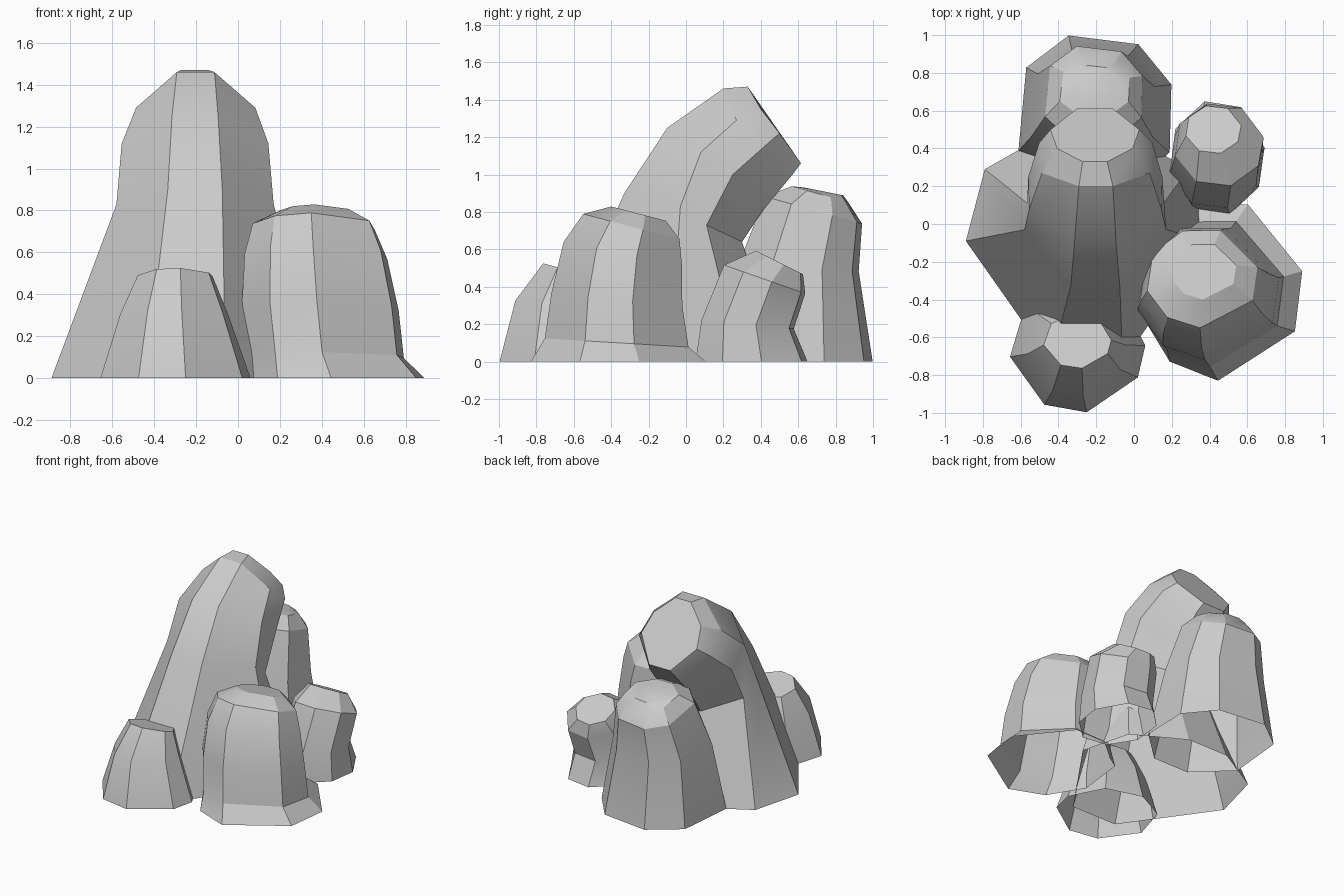
import bpy, bmesh
from math import cos, sin, radians

if "Cube" in bpy.data.objects:
    bpy.data.objects.remove(bpy.data.objects["Cube"])


def loft(name, rings):
    """Skin a stack of rings, cap the top and leave the underside open."""
    bm = bmesh.new()
    rows = [[bm.verts.new(p) for p in ring] for ring in rings]
    n = len(rows[0])
    for lo, hi in zip(rows, rows[1:]):
        for i in range(n):
            j = (i + 1) % n
            bm.faces.new((lo[i], lo[j], hi[j], hi[i]))
    bm.faces.new(rows[-1])
    bmesh.ops.recalc_face_normals(bm, faces=bm.faces)
    me = bpy.data.meshes.new(name)
    bm.to_mesh(me)
    bm.free()
    ob = bpy.data.objects.new(name, me)
    bpy.context.collection.objects.link(ob)
    # ridges stay sharp, gentle bends along each face blend
    bpy.ops.object.select_all(action='DESELECT')
    ob.select_set(True)
    bpy.context.view_layer.objects.active = ob
    bpy.ops.object.shade_smooth_by_angle(angle=radians(25))


def rock(name, angles, rows):
    """Eight-sided rock; slope lowers the back edge of a ring."""
    rings = []
    for cx, cy, cz, rx, ry, slope in rows:
        rings.append([(cx + rx * cos(radians(a)), cy + ry * sin(radians(a)),
                       cz - slope * ry * sin(radians(a))) for a in angles])
    loft(name, rings)


# Tall leaning rock: four ridge lines (half width, y, z), mirrored across its middle
front = [(.19, -.73, 0), (.13, -.33, .9), (.11, -.1, 1.25), (.09, .2, 1.46), (.065, .33, 1.47)]
side = [(.64, -.09, 0), (.375, -.03, .83), (.35, .08, 1.12), (.285, .27, 1.29), (.20, .40, 1.35)]
rear = [(.54, .29, 0), (.36, .11, .73), (.355, .25, 1.0), (.30, .43, 1.16), (.235, .5, 1.22)]
back = [(.17, .5, 0), (.13, .3, .64), (.13, .42, .82), (.11, .57, 1.0), (.09, .615, 1.06)]
mids = [-.25, -.205, -.205, -.202, -.207]
rings = []
for i, cx in enumerate(mids):
    half = [line[i] for line in (front, side, rear, back)]
    rings.append([(cx + h, y, z) for h, y, z in half] +
                 [(cx - h, y, z) for h, y, z in reversed(half)])
loft("tall_rock", rings)

# Rows: centre x, y, z, half width, half depth, backward slope
rock("back_rock", [22, 58, 108, 145, 204, 250, 290, 335], [
    (-.21, .57, 0, .44, .45, 0),
    (-.22, .60, .5, .355, .34, .05),
    (-.215, .68, .81, .28, .275, .28),
    (-.21, .715, .895, .20, .16, .28),
    (-.21, .735, .91, .12, .11, .2)])

rock("front_left_rock", [2, 50, 97, 140, 188, 241, 278, 333], [
    (-.30, -.655, 0, .36, .345, 0),
    (-.305, -.65, .3, .26, .265, .1),
    (-.30, -.62, .485, .18, .145, .28)])

rock("front_right_rock", [12, 71, 110, 150, 195, 232, 268, 333], [
    (.46, -.35, 0, .44, .48, 0),
    (.415, -.36, .1, .385, .395, .06),
    (.39, -.36, .33, .385, .36, .1),
    (.37, -.33, .58, .35, .325, .18),
    (.36, -.285, .72, .30, .265, .26),
    (.37, -.25, .79, .175, .15, .26)])

rock("small_back_right_rock", [10, 60, 105, 150, 195, 240, 285, 330], [
    (.44, .35, 0, .255, .31, 0),
    (.43, .33, .2, .25, .255, .1),
    (.45, .42, .44, .24, .225, .35),
    (.42, .50, .53, .15, .13, .5)])
